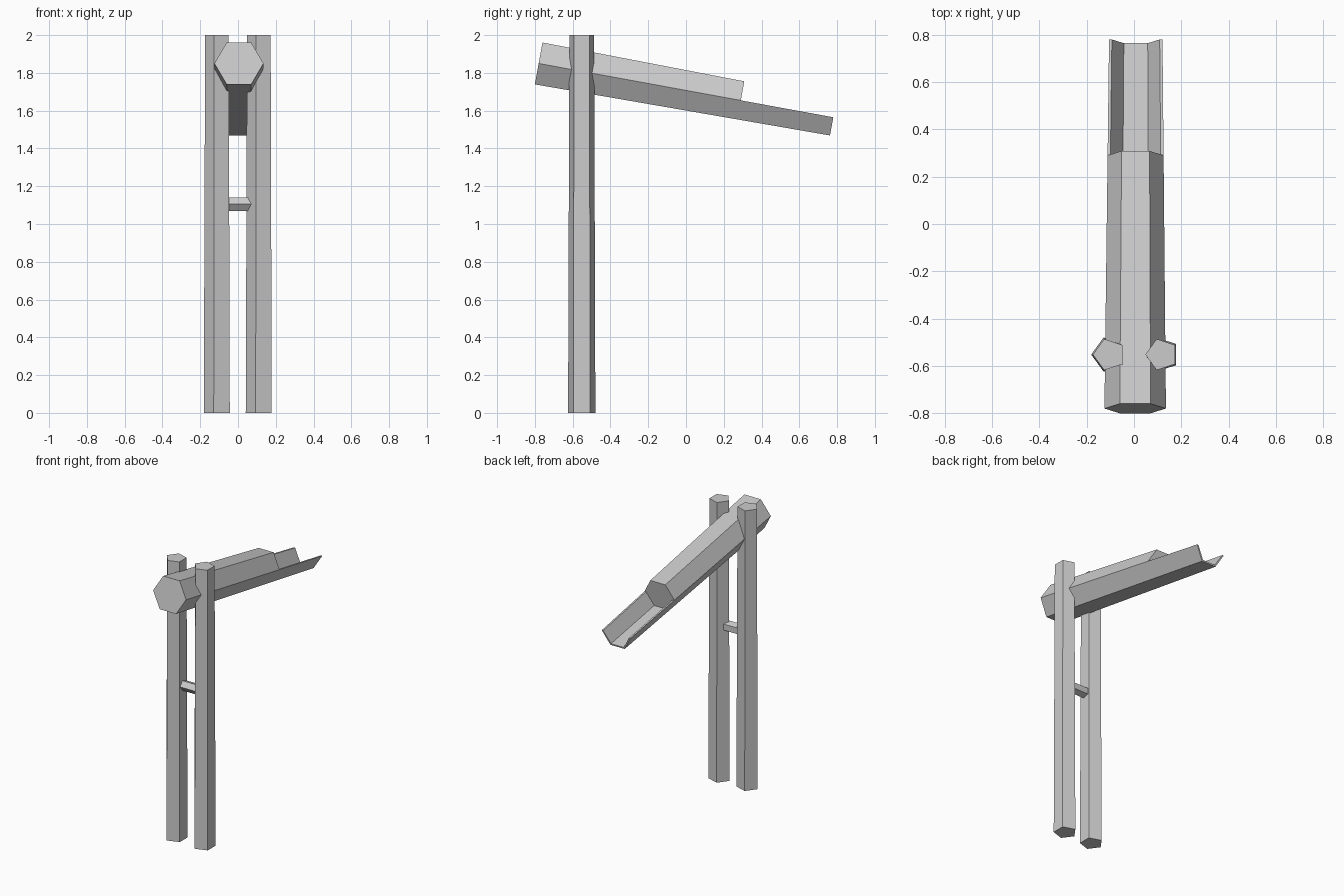
import bpy, bmesh
from math import cos, sin, pi, radians
from mathutils import Vector

if "Cube" in bpy.data.objects:
    bpy.data.objects.remove(bpy.data.objects["Cube"])


def loft(name, ring_a, ring_b):
    """Closed solid between two matching profile rings."""
    bm = bmesh.new()
    a = [bm.verts.new(p) for p in ring_a]
    b = [bm.verts.new(p) for p in ring_b]
    n = len(a)
    bm.faces.new(a)
    bm.faces.new(b)
    for i in range(n):
        j = (i + 1) % n
        bm.faces.new((a[i], a[j], b[j], b[i]))
    bmesh.ops.recalc_face_normals(bm, faces=bm.faces[:])
    mesh = bpy.data.meshes.new(name)
    bm.to_mesh(mesh)
    bm.free()
    obj = bpy.data.objects.new(name, mesh)
    bpy.context.collection.objects.link(obj)
    return obj


def arc(centre, u, v, r, sides, start, count=None):
    """Points of a regular polygon (or part of one) in the u-v plane."""
    pts = []
    for i in range(count or sides):
        a = start + 2 * pi * i / sides
        pts.append(Vector(centre) + r * (cos(a) * u + sin(a) * v))
    return pts


X, Y, Z = Vector((1, 0, 0)), Vector((0, 1, 0)), Vector((0, 0, 1))

# Pentagonal posts, slightly tapered, both with a corner towards -x
for side, x in (("left", -0.105), ("right", 0.117)):
    loft(side + "_post",
         arc((x, -0.552, 0), X, Y, 0.076, 5, pi),
         arc((x, -0.552, 2), X, Y, 0.069, 5, pi))

# Pentagonal peg joining the posts, corner to the front
loft("cross_peg",
     arc((-0.10, -0.55, 1.105), Y, Z, 0.037, 5, pi),
     arc((0.11, -0.55, 1.105), Y, Z, 0.037, 5, pi))

# Sloping hexagonal log: solid at the front, open trough at the back
START, END = Vector((0.005, -0.78, 1.85)), Vector((0.0075, 0.78, 1.565))
UP = X.cross((END - START).normalized()).normalized()
STEP, WALL = 0.686, 0.012


def log_ring(t):
    return arc(START.lerp(END, t), X, UP, 0.13 - 0.017 * t, 6, 0)


def trough_ring(t):
    c, r = START.lerp(END, t), 0.13 - 0.017 * t
    outer = arc(c, X, UP, r, 6, pi, 4)
    inner = arc(c, X, UP, r - WALL, 6, pi, 4)
    return outer + inner[::-1]


loft("log_body", log_ring(0), log_ring(STEP))
loft("spout_trough", trough_ring(STEP), trough_ring(1))
